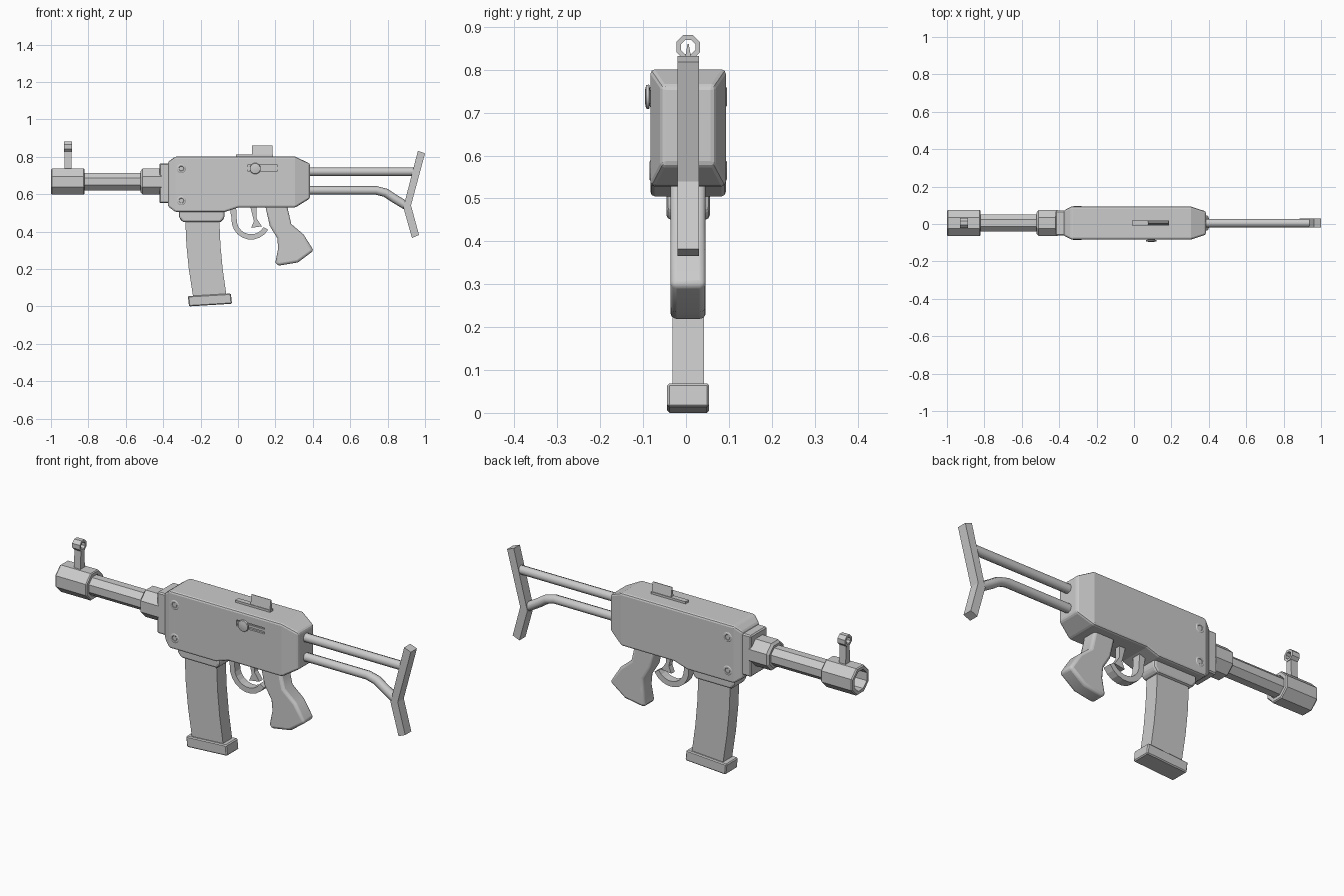
import bpy, bmesh
from math import pi, cos, sin, radians

if "Cube" in bpy.data.objects:
    bpy.data.objects.remove(bpy.data.objects["Cube"])

C = 0.005  # centre plane of the model in y


def make(name, verts, faces, bevel=0.0, segs=2, angle=30):
    me = bpy.data.meshes.new(name)
    me.from_pydata(verts, [], faces)
    bm = bmesh.new()
    bm.from_mesh(me)
    bmesh.ops.recalc_face_normals(bm, faces=bm.faces)
    bm.to_mesh(me)
    bm.free()
    ob = bpy.data.objects.new(name, me)
    ob.location.y = C
    bpy.context.collection.objects.link(ob)
    if bevel:
        m = ob.modifiers.new("bevel", 'BEVEL')
        m.width, m.segments = bevel, segs
        m.limit_method, m.angle_limit = 'ANGLE', radians(angle)
    return ob


def smooth(ob, angle=35):
    bpy.ops.object.select_all(action='DESELECT')
    ob.select_set(True)
    bpy.context.view_layer.objects.active = ob
    bpy.ops.object.shade_smooth_by_angle(angle=radians(angle))


def prism(name, pts, y0, y1, **kw):
    """Extrude an (x, z) profile along y."""
    n = len(pts)
    v = [(x, y, z) for y in (y0, y1) for x, z in pts]
    f = [list(range(n)), list(range(n, 2 * n))]
    f += [(i, (i + 1) % n, n + (i + 1) % n, n + i) for i in range(n)]
    return make(name, v, f, **kw)


def box(name, x0, x1, y0, y1, z0, z1, **kw):
    return prism(name, [(x0, z0), (x1, z0), (x1, z1), (x0, z1)], y0, y1, **kw)


def lathe(name, prof, centre, axis, n=8, closed=False):
    """Revolve (distance along axis, radius) around the x or y axis."""
    v, f = [], []
    for d, r in prof:
        for i in range(n):
            a = 2 * pi * (i + 0.5) / n
            p, q = r * cos(a), r * sin(a)
            o = (d, p, q) if axis == 'x' else (p, d, q)
            v.append(tuple(s + t for s, t in zip(o, centre)))
    k = len(prof)
    for j in range(k if closed else k - 1):
        a, b = j * n, ((j + 1) % k) * n
        f += [(a + i, a + (i + 1) % n, b + (i + 1) % n, b + i) for i in range(n)]
    if not closed:
        f += [list(range(n)), list(range((k - 1) * n, k * n))]
    return make(name, v, f)


def strip(name, outer, inner, y0, y1, **kw):
    return prism(name, outer + inner[::-1], y0, y1, **kw)


# Receiver: rectangular sections lofted along x (x, half width, z low, z high)
secs = [(-.375, .068, .535, .772), (-.335, .088, .505, .801), (-.07, .088, .505, .801),
        (0, .088, .528, .801), (.305, .088, .528, .801), (.385, .062, .577, .763)]
v, f = [], []
for x, w, lo, hi in secs:
    v += [(x, -w, lo), (x, w, lo), (x, w, hi), (x, -w, hi)]
for s in range(len(secs) - 1):
    for i in range(4):
        j = (i + 1) % 4
        f.append((4 * s + i, 4 * s + j, 4 * s + 4 + j, 4 * s + 4 + i))
f += [(0, 1, 2, 3), tuple(range(len(v) - 4, len(v)))]
receiver = make("receiver", v, f, bevel=.01)
cutter = box("slot_cutter", .05, .21, -.12, -.078, .724, .755)
cutter.hide_render = True
cutter.hide_viewport = True
m = receiver.modifiers.new("slot", 'BOOLEAN')
m.object, m.operation, m.solver = cutter, 'DIFFERENCE', 'EXACT'

# Slot rail and bolt knob on the near side
box("slot_rail", .05, .21, -.084, -.07, .733, .746)
smooth(lathe("bolt_knob", [(-.07, .016), (-.088, .014), (-.091, .03), (-.098, .028), (-.101, .014)],
             (.092, 0, .737), 'y', 12))

# Side screws, both sides: rim with a sunken head
for side in (-1, 1):
    for i, z in enumerate((.737, .565)):
        lathe(f"screw_{'near' if side < 0 else 'far'}_{i + 1}",
              [(side * d, r) for d, r in ((.075, .025), (.088, .025), (.0905, .021),
                                          (.0905, .014), (.0885, .012))],
              (-.303, 0, z), 'y', 12)

# Front plate, barrel collar, barrel, muzzle tube
box("front_plate", -.42, -.36, -.066, .066, .552, .765, bevel=.006, segs=1)
A = (0, 0, .667)
lathe("barrel_collar", [(-.52, .062), (-.51, .075), (-.41, .075)], A, 'x')
lathe("barrel", [(-.9, .05), (-.5, .05)], A, 'x')
lathe("muzzle", [(-1, .07), (-.994, .075), (-.825, .075), (-.82, .07), (-.82, .054), (-1, .054)],
      A, 'x', closed=True)

# Front sight: stem and ring
v = [(x, y * s, z) for x in (-.927, -.89) for y, z in ((.019, .72), (.014, .832)) for s in (-1, 1)]
make("front_sight_post", v, [(0, 1, 3, 2), (4, 5, 7, 6), (0, 1, 5, 4), (2, 3, 7, 6),
                             (0, 2, 6, 4), (1, 3, 7, 5)])
lathe("front_sight_ring", [(-.93, .03), (-.887, .03), (-.887, .018), (-.93, .018)],
      (0, 0, .853), 'x', 8, closed=True)

# Top track with wedge-shaped slide
box("top_track", -.01, .188, -.013, .013, .79, .812)
v = [(x, y, z) for x in (.075, .185) for y, z in ((-.012, .8), (.012, .8), (.0015, .86), (-.0015, .86))]
make("top_slide", v, [(0, 1, 2, 3), (4, 5, 6, 7)] +
     [(i, (i + 1) % 4, 4 + (i + 1) % 4, 4 + i) for i in range(4)])

# Magazine well, magazine and base plate
prism("magazine_well", [(-.316, .52), (-.316, .475), (-.295, .45), (-.09, .45), (-.072, .475), (-.072, .52)],
      -.051, .051, bevel=.012)
prism("magazine", [(-.282, .47), (-.276, .33), (-.263, .2), (-.24, .05),
                   (-.062, .06), (-.082, .2), (-.094, .33), (-.1, .47)], -.037, .037)
prism("magazine_base", [(-.262, 0), (-.032, .014), (-.038, .069), (-.268, .055)],
      -.049, .049, bevel=.005, segs=1)

# Trigger guard and trigger
def arc(r, a0, a1, n=9):
    return [(.07 + r * cos(radians(a0 + (a1 - a0) * i / n)),
             .462 + r * sin(radians(a0 + (a1 - a0) * i / n))) for i in range(n + 1)]


strip("trigger_guard", [(-.045, .53)] + arc(.105, 175, 330), [(-.01, .53)] + arc(.077, 175, 330),
      -.022, .022)
prism("trigger", [(.065, .535), (.1, .535), (.1, .47), (.128, .428), (.07, .42), (.085, .455)],
      -.014, .014)

# Pistol grip
grip = prism("pistol_grip", [(.145, .54), (.17, .43), (.21, .365), (.215, .31), (.2, .235),
                             (.212, .217), (.32, .235), (.405, .298), (.35, .385),
                             (.285, .44), (.262, .54)], -.041, .041, bevel=.014, segs=3, angle=50)
smooth(grip, 40)


# Stock rods
def rod(name, pts, r=.023):
    cu = bpy.data.curves.new(name, 'CURVE')
    cu.dimensions = '3D'
    cu.bevel_depth, cu.bevel_resolution, cu.use_fill_caps = r, 2, True
    sp = cu.splines.new('POLY')
    sp.points.add(len(pts) - 1)
    for p, (x, z) in zip(sp.points, pts):
        p.co = (x, 0, z, 1)
    ob = bpy.data.objects.new(name, cu)
    ob.location.y = C
    bpy.context.collection.objects.link(ob)


rod("stock_rod_upper", [(.36, .72), (.95, .72)])
rod("stock_rod_lower", [(.36, .62), (.74, .62), (.79, .607), (.835, .577), (.905, .535)])

# Butt plate
prism("butt_plate", [(.962, .832), (1, .818), (.925, .54), (.968, .382), (.93, .366), (.884, .53)],
      -.025, .025)
